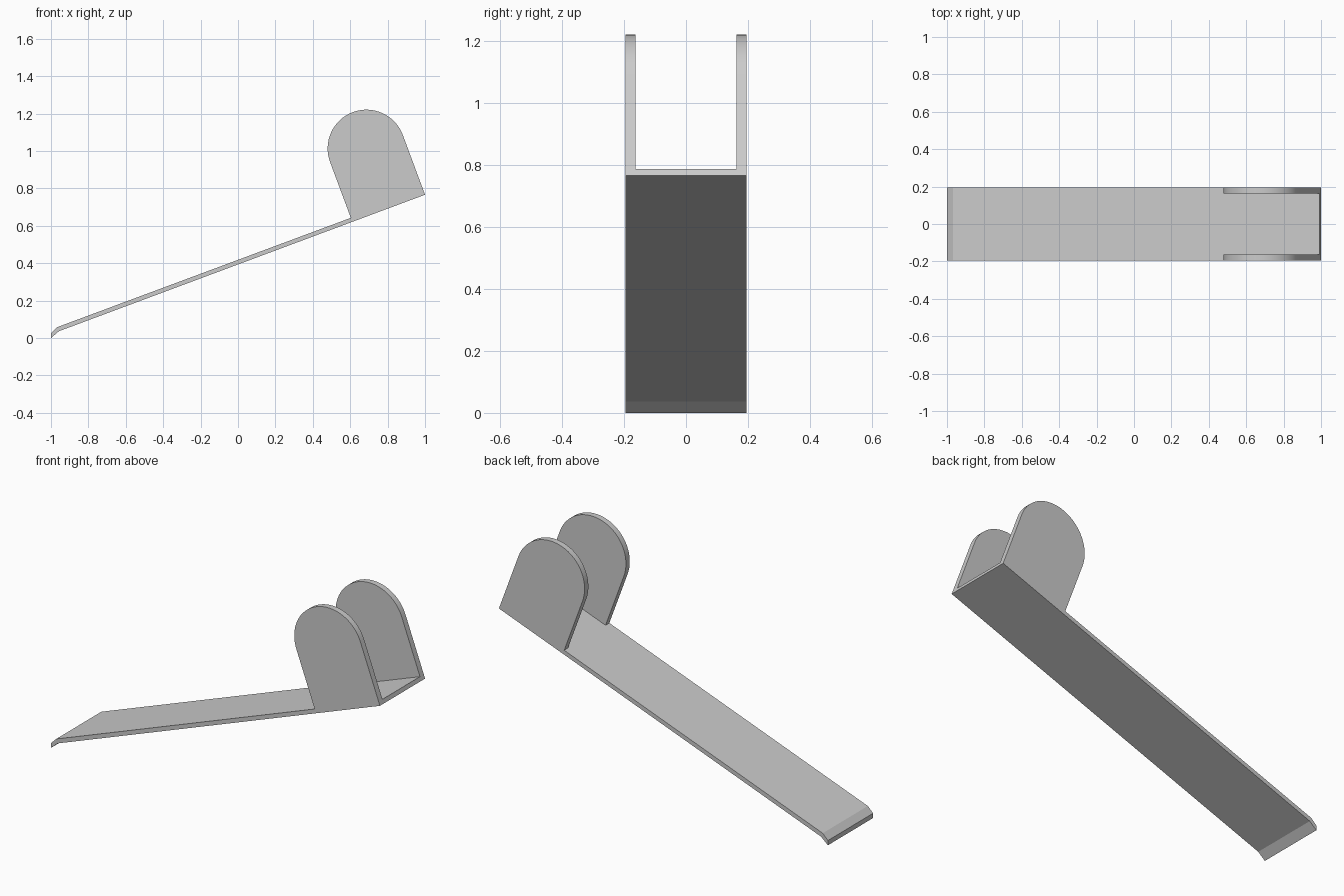
import bpy, math

if "Cube" in bpy.data.objects:
    bpy.data.objects.remove(bpy.data.objects["Cube"])

SLOPE = math.radians(20.4)      # tilt of the plate
HALF_W, INNER_W = 0.196, 0.163  # outer half width, half gap between the lugs
THICK = 0.0225                  # plate thickness
LUG_W, LUG_V = 0.415, 0.341     # lug width, height of its arc centre
CORNER = (1.0, 0.766)           # lower corner of the raised end


def tilt(u, v):
    """Plate coordinates (along, normal) to world x, z."""
    c, s = math.cos(SLOPE), math.sin(SLOPE)
    return CORNER[0] + u * c - v * s, CORNER[1] + u * s + v * c


def prism(name, profile, half):
    """Extrude a closed x-z profile symmetrically along y."""
    n = len(profile)
    verts = [(x, y, z) for y in (-half, half) for x, z in profile]
    faces = [list(range(n)), list(range(2 * n - 1, n - 1, -1))]
    faces += [[i, i + n, (i + 1) % n + n, (i + 1) % n] for i in range(n)]
    mesh = bpy.data.meshes.new(name)
    mesh.from_pydata(verts, [], faces)
    obj = bpy.data.objects.new(name, mesh)
    bpy.context.collection.objects.link(obj)
    return obj


# Side outline: bent lip, sloping plate and round-topped lug
r = LUG_W / 2
arc = [tilt(-r + r * math.cos(math.pi * i / 32), LUG_V + r * math.sin(math.pi * i / 32))
       for i in range(33)]
outline = ([(-1, 0), (-0.958, 0.036), CORNER] + arc
           + [tilt(-LUG_W, THICK), (-0.968, 0.0575), (-1, 0.026)])
bracket = prism("sloped_bracket", outline, HALF_W)

# Slot that splits the lug into two side plates
slot = prism("slot_cutter", [tilt(-LUG_W - 0.1, THICK), tilt(0.1, THICK),
                             tilt(0.1, 0.8), tilt(-LUG_W - 0.1, 0.8)], INNER_W)
slot.hide_render = True
cut = bracket.modifiers.new("slot", 'BOOLEAN')
cut.operation, cut.solver, cut.object = 'DIFFERENCE', 'EXACT', slot

bpy.context.view_layer.objects.active = bracket
bracket.select_set(True)
bpy.ops.object.modifier_apply(modifier=cut.name)
bpy.data.objects.remove(slot)
bpy.ops.object.shade_smooth_by_angle(angle=math.radians(20))
